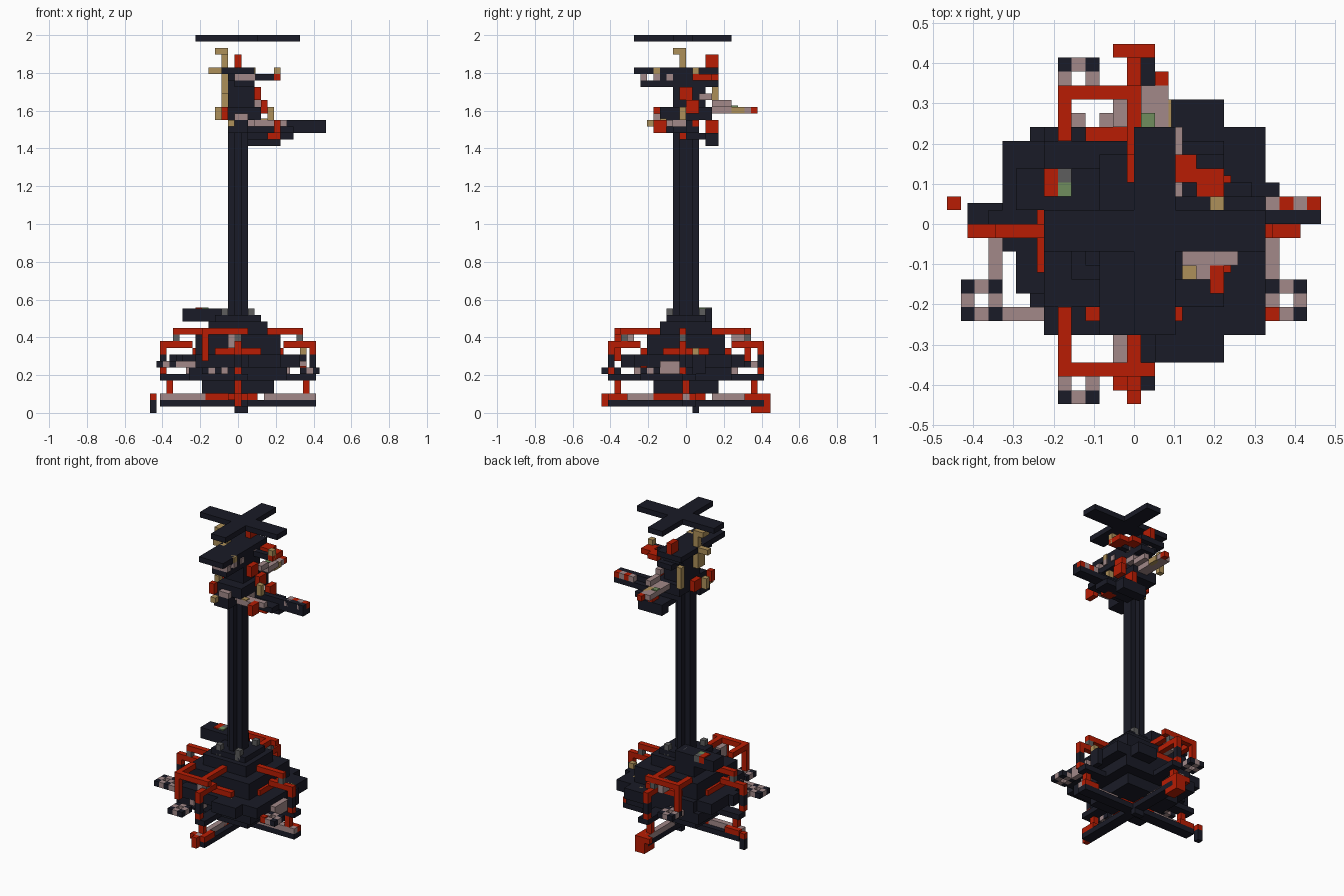
import bpy
import bmesh
from mathutils import Vector

UNIT = 2 / 58

if "Cube" in bpy.data.objects:
    bpy.data.objects.remove(bpy.data.objects["Cube"], do_unlink=True)


def material(name, red, green, blue):
    mat = bpy.data.materials.new(name)
    mat.use_nodes = True
    mat.diffuse_color = (red, green, blue, 1)
    mat.node_tree.nodes["Principled BSDF"].inputs["Base Color"].default_value = (red, green, blue, 1)
    return mat


DARK = material("charcoal", .01, .011, .02)
RED = material("rust_red", .48, .012, .001)
PINK = material("dusty_pink", .36, .25, .25)
TAN = material("tan", .42, .28, .1)
GREEN = material("moss_green", .16, .27, .11)
GREY = material("grey", .11, .11, .11)


def block(name, mat, x, y, z, flip=False):
    """Box on the block grid; flip swaps its two ground axes."""
    low = Vector((x[0] - .5, y[0], z[0]))
    high = Vector((x[1] - .5, y[1], z[1]))
    bm = bmesh.new()
    bmesh.ops.create_cube(bm, size=1)
    for v in bm.verts:
        v.co = ((low + high) / 2 + v.co * (high - low)) * UNIT
        if flip:
            v.co.x, v.co.y = v.co.y, v.co.x
    if flip:
        bmesh.ops.reverse_faces(bm, faces=bm.faces)
    mesh = bpy.data.meshes.new(name)
    bm.to_mesh(mesh)
    bm.free()
    mesh.materials.append(mat)
    obj = bpy.data.objects.new(name, mesh)
    bpy.context.collection.objects.link(obj)
    return obj


def span(sign, a, b):
    return (a, b) if sign > 0 else (-b, -a)


def pod(x, y, z):
    """Open ring of blocks with dark corners."""
    for i in range(3):
        for j in range(3):
            if i == 1 and j == 1:
                continue
            corner = i != 1 and j != 1
            block("pod_corner" if corner else "pod_side", DARK if corner else PINK,
                  (x + i, x + i + 1), (y + j, y + j + 1), (z, z + 1))


# Crossed floor beams with inlays, red tips and feet
for flip in (False, True):
    block("floor_beam", DARK, (0, 2), (-12, 12), (1, 2), flip)
    block("floor_beam_centre", RED, (0, 1), (-5, 3), (2, 3), flip)
    for s in (-1, 1):
        block("floor_beam_inlay", PINK, (0, 1), span(s, 4, 12), (2, 3), flip)
        block("floor_beam_edge", RED, (1, 2), span(s, 9, 12), (2, 3), flip)
block("back_foot", RED, (0, 2), (10, 13), (0, 3))
block("back_foot_lip", RED, (-1, 2), (12, 13), (2, 3))
block("front_foot", RED, (0, 1), (-13, -12), (1, 3))
block("front_foot_lip", RED, (-1, 2), (-12, -11), (2, 3))
block("right_foot", DARK, (-13, -12), (1, 2), (0, 2))
block("right_foot_cap", RED, (-13, -12), (1, 2), (2, 3))
block("centre_foot", DARK, (0, 2), (1, 2), (0, 1))

# Stepped body
block("lower_tier", DARK, (-5, 6), (-5, 5), (3, 5))
block("wide_tier", DARK, (-7, 8), (-7, 7), (5, 7))
block("main_tier", DARK, (-6, 10), (-8, 7), (7, 9))
block("belt_tier", DARK, (-6, 7), (-6, 6), (9, 12))
block("right_wing", DARK, (-8, -6), (-5, 6), (7, 9))
block("right_wing_edge", DARK, (-9, -8), (-2, 6), (7, 9))
block("back_wing", DARK, (3, 7), (7, 9), (7, 9))
block("front_wing", DARK, (2, 7), (-10, -8), (7, 9))
block("left_wing", DARK, (10, 11), (1, 3), (6, 9))
block("top_tier", DARK, (-4, 5), (-4, 4), (12, 14))
block("collar", DARK, (-3, 4), (-3, 3), (14, 15))
block("shoulder_slab", DARK, (-8, 0), (1, 4), (14, 16))
block("shoulder_red", RED, (-6, -5), (2, 4), (15, 16.2))
block("shoulder_green", GREEN, (-5, -4), (2, 3), (15, 16.2))
block("shoulder_grey", GREY, (-5, -4), (3, 4), (15, 16.2))
for x in (-2, 2):
    for y in (-3, 2):
        block("collar_stud", GREY, (x, x + 1), (y, y + 1), (14, 16))

# Red rails stepping down on all four sides
for flip in (False, True):
    for s in (-1, 1):
        row = -1 if flip else 0
        spine = (row + .5, row + 1.5) if flip else (row, row + 1)
        block("high_spine", RED, spine, span(s, 4, 10), (12, 13), flip)
        block("spine_drop", GREY, spine, span(s, 9, 10), (11, 12), flip)
        block("low_spine", RED, spine, span(s, 7, 12), (10, 11), flip)
        block("rail_post_top", RED, spine, span(s, 11, 12), (9, 10), flip)
        block("rail_post", DARK, spine, span(s, 11, 12), (7, 9), flip)
        block("rail_post_foot", RED, spine, span(s, 11, 12), (6, 7), flip)
        block("rail_shelf", DARK, (0, 2), span(s, 7, 12), (5, 6), flip)
        block("leg_post", RED, (0, 1), span(s, 10, 11), (3, 5), flip)
        block("belt_bar", RED, (-3, 4), span(s, 6, 7), (9, 10), flip)
        for inlay in (-4, -2):
            block("side_inlay", PINK, (inlay, inlay + 1), span(s, 7, 8), (6, 7), flip)
        block("side_stud", TAN, (4, 5), span(s, 7, 8), (8, 9), flip)

# Red rails turning off the front and back spines
for bar, arm in (((9, 10), (6, 9)), ((-11, -10), (-10, -6))):
    block("high_rail", RED, (-5, 2), bar, (12, 13))
    block("high_rail_arm", RED, (-5, -4), arm, (12, 13))
    block("high_rail_post", RED, (-5, -4), bar, (8, 12))
    block("rail_bracket", PINK, (-1, 0), (arm[0], arm[0] + 2) if bar[0] < 0 else (7, 9), (10, 12))

# Ring pods and their struts
for x, y, z in ((-12, -7, 7), (10, -7, 6), (-5, 9, 7), (-5, -13, 6)):
    pod(x, y, z)
block("right_pod_strut", PINK, (-9, -6), (-7, -6), (7, 8))
block("right_pod_link", PINK, (-10, -9), (-4, -1), (7, 8))
block("right_pod_joint", DARK, (-10, -9), (-1, 1), (7, 9))
block("left_pod_link", PINK, (10, 11), (-4, 0), (6, 8))
block("left_pod_red", RED, (10, 11), (-7, -6), (6, 7.2))
block("left_tan_knob", TAN, (10, 11), (1, 2), (8, 10))

# Fluted pole
block("pole_wide", DARK, (-1, 2), (-1, 1), (15, 48))
block("pole_deep", DARK, (0, 1), (-2, 2), (15, 48))

# Long side arm of the head
block("side_arm", DARK, (1, 9), (-2, 2), (43, 44))
block("side_arm_lower", DARK, (2, 9), (0, 3), (42, 43))
block("side_arm_top", PINK, (0, 4), (-3, 1), (44, 45))
block("side_arm_reach", DARK, (4, 14), (0, 1), (44, 45))
block("side_arm_tail", DARK, (9, 14), (0, 2), (43, 44))
for x in (10, 12):
    block("side_arm_inlay", PINK, (x, x + 1), (0, 2), (44, 45))
block("side_arm_red_edge", RED, (11, 12), (1, 2), (44, 45))
block("side_arm_tip", RED, (13, 14), (1, 2), (44, 45))
block("side_arm_under", DARK, (2, 7), (3, 5), (41, 43))
block("side_arm_red", RED, (5, 7), (-1, 1), (42, 43))
block("side_arm_pad", PINK, (3, 6), (-4, -2), (44, 45))
block("side_arm_pad_tip", PINK, (5, 8), (-3, -2), (44, 45))
block("side_arm_pad_red", RED, (6, 7), (-5, -3), (43, 45))
block("side_arm_pad_tan", TAN, (4, 5), (-4, -3), (44, 45.2))
block("red_clamp", RED, (4, 5), (3, 5), (43, 45))

# Head core
block("head_base", DARK, (-1, 4), (-4, 4), (45, 47))
block("head_neck", DARK, (-1, 3), (-2, 3), (46, 51))
block("head_low_plate", DARK, (0, 3), (-7, 5), (50, 51))
block("head_middle", DARK, (-1, 3), (-5, 4), (51, 52))
block("head_high_plate", DARK, (-2, 3), (-8, 5), (52, 53))
for y in (-7, -5, -3, 1, 3):
    block("head_plate_inlay", PINK, (0, 3.2), (y, y + 1), (51, 52))
block("head_plate_tan", TAN, (2, 3.2), (-5, -4), (52, 53))
block("head_top_red", RED, (0, 1), (3, 5), (53, 55))
block("head_left_branch", DARK, (3, 6), (1, 2), (51, 52))
block("head_left_red", RED, (3, 5), (3, 5), (51, 52))
block("head_left_red_tip", RED, (5, 7), (1, 4), (51, 52))
block("head_left_tip", TAN, (6, 7), (1, 2), (51, 53))
block("head_cheek_red", RED, (3, 4), (-1, 1), (48, 50))
block("head_cheek_pink", PINK, (3, 4), (2, 4), (48, 49))
block("head_cheek_strip", PINK, (3, 4), (4, 7), (47, 48))
block("head_lower_red", RED, (4, 5), (0, 2), (46, 48))

# Tan growths around the head
block("tan_column", TAN, (-2, -1), (4, 5), (47, 51))
block("tan_strip", TAN, (-2, -1), (-2, 0), (49, 53))
block("tan_side", TAN, (-4, -2), (-1, 0), (52, 53))
block("tan_stem", TAN, (-2, -1), (-1, 0), (53, 55))
block("tan_crown", TAN, (-3, -1), (-2, 0), (55, 56))
block("tan_jaw", TAN, (-3, -2), (-2, -1), (45, 47))
block("tan_chin", TAN, (-1, 0), (-6, -5), (44, 45))
block("tan_elbow", TAN, (5, 6), (-1, 0), (45, 47))
block("chin_red", RED, (-2, -1), (-5, -4), (45, 47))
block("chin_dark", DARK, (-1, 2), (-5, -2), (43, 45))
block("chin_pink", PINK, (0, 2), (-5, -4), (45, 46))
block("chin_red_side", RED, (-2, -1), (-1, 1), (45, 47))

# Rear arm of the head
block("rear_arm", PINK, (1, 3), (4, 10), (46, 47))
block("rear_arm_green", GREEN, (1, 2), (7, 8), (46, 47.2))
block("rear_arm_tan", TAN, (2, 3.2), (7, 9), (46, 47))
block("rear_arm_tip", RED, (2, 3), (10, 11), (46, 47))

# Plain straight top vane
block("vane_across", DARK, (-6, 10), (-2, 1), (57, 58))
block("vane_front", DARK, (.5, 3.5), (-8, -2), (57, 58))
block("vane_back", DARK, (.5, 3.5), (1, 7), (57, 58))
